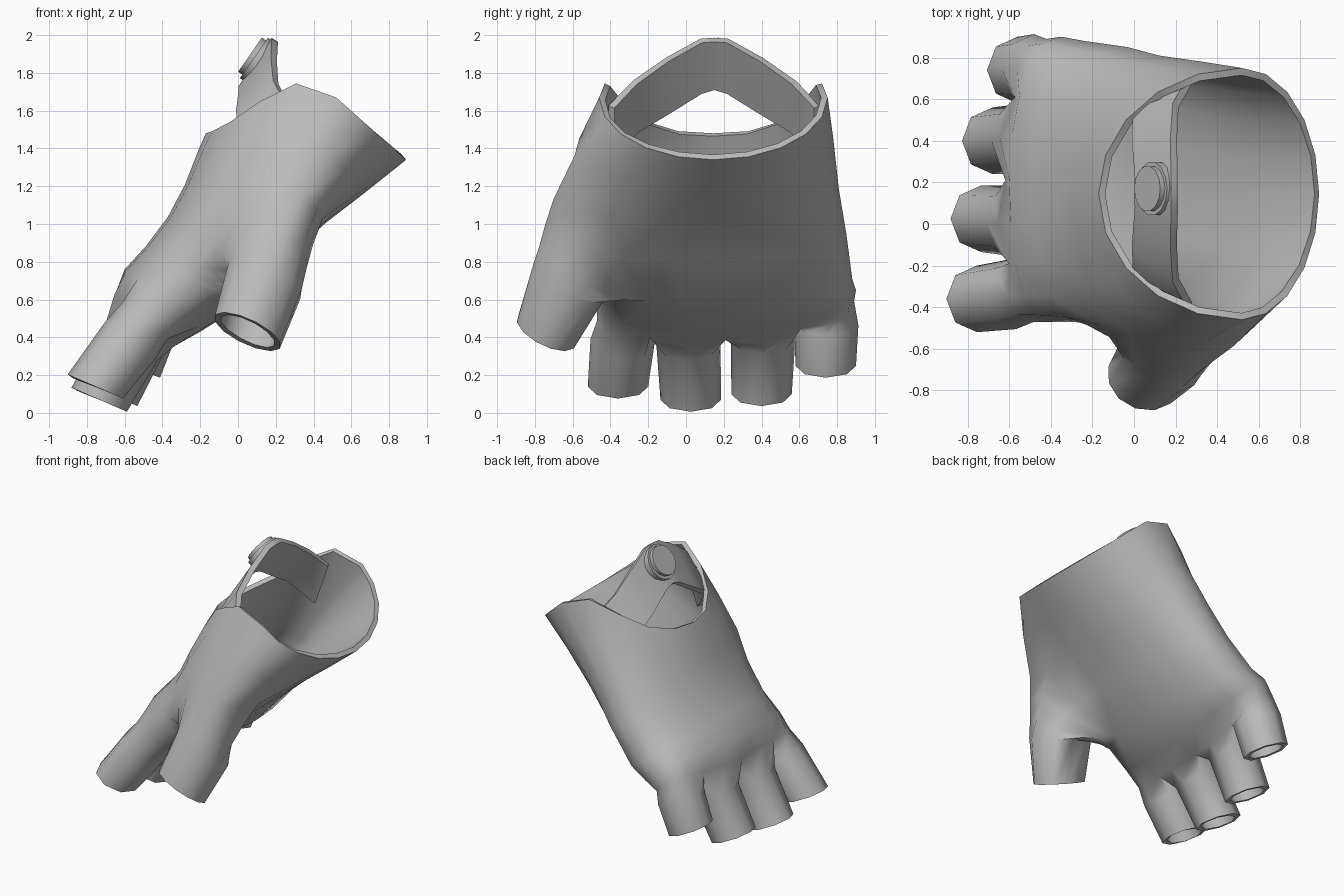
import bpy, bmesh, math
from mathutils import Vector as V

if "Cube" in bpy.data.objects:
    bpy.data.objects.remove(bpy.data.objects["Cube"])

grey = bpy.data.materials.new("grey leather")
grey.diffuse_color = (0.5, 0.5, 0.5, 1)
grey.use_nodes = True
grey.node_tree.nodes["Principled BSDF"].inputs["Base Color"].default_value = grey.diffuse_color
N = 20


def finish(bm, name, thick=0, offset=-1, angle=50):
    me = bpy.data.meshes.new(name)
    bm.to_mesh(me)
    bm.free()
    me.materials.append(grey)
    ob = bpy.data.objects.new(name, me)
    bpy.context.collection.objects.link(ob)
    if thick:
        m = ob.modifiers.new("thickness", 'SOLIDIFY')
        m.thickness, m.offset = thick, offset
    bpy.ops.object.select_all(action='DESELECT')
    ob.select_set(True)
    bpy.context.view_layer.objects.active = ob
    if thick:
        bpy.ops.object.modifier_apply(modifier="thickness")
    bpy.ops.object.shade_smooth_by_angle(angle=math.radians(angle))
    return ob


# Hand rings: back (x,z), side (x,z), palm (x,z), y min, y max,
# squareness, notch bump, little-finger shear, thumb-side swelling
RINGS = [
    ((-.17, 1.48), (.52, 1.67), (.89, 1.34), -.46, .75, 1, .9, 0, 0),
    ((-.21, 1.39), (.33, 1.45), (.69, 1.18), -.53, .78, 1, .2, 0, .09),
    ((-.28, 1.21), (.12, 1.18), (.47, 1.01), -.56, .81, .9, 0, 0, .2),
    ((-.37, 1.04), (-.03, .94), (.23, .80), -.52, .85, .85, 0, 0, .2),
    ((-.49, .88), (-.24, .71), (.01, .56), -.48, .88, .75, 0, 0, 0),
    ((-.60, .76), (-.39, .58), (-.20, .43), -.47, .90, .7, 0, .15, 0),
    ((-.66, .63), (-.48, .49), (-.33, .35), -.47, .89, .65, 0, .22, 0),
]
SWELL = {19: .4, 18: 1, 17: 1, 16: .6, 15: .15}
bm = bmesh.new()


def hand_ring(back, side, palm, y0, y1, power, bump, shear, swell):
    out = []
    for i in range(N):
        a = math.radians(162 - 18 * i)
        s = math.sin(a)
        w = abs(s) ** power
        end = back if s > 0 else palm
        sw = swell * SWELL.get(i, 0)
        y = (y0 + y1) / 2 + (y1 - y0) / 2 * math.cos(a) - sw
        x = side[0] + (end[0] - side[0]) * w + .4 * sw
        z = side[1] + (end[1] - side[1]) * w
        if s > 0:
            z += bump * s * (1 - s) ** 2
        lift = shear * max(0, y - .35)
        out.append(bm.verts.new((x + .5 * lift, y, z + .85 * lift)))
    return out


rings = [hand_ring(*r) for r in RINGS]
THUMB_SEGS = (16, 17, 18, 19)
for k in range(len(rings) - 1):
    for i in range(N):
        if k in (2, 3) and i in THUMB_SEGS:
            continue                      # opening for the thumb
        j = (i + 1) % N
        bm.faces.new((rings[k][i], rings[k][j], rings[k + 1][j], rings[k + 1][i]))
for i in (17, 18, 19):                    # unused points inside the thumb opening
    bm.verts.remove(rings[3][i])


def tube(loop, hint, stations, blend=()):
    """Carry an open edge loop through round stations (centre, axis, radius u, radius v),
    with blended rings between the loop and the first station."""
    n = len(loop)
    mid = sum((v.co for v in loop), V()) / n
    side_ref = loop[n // 4].co - mid
    rows = []
    for c, axis, ru, rv in stations:
        c, axis = V(c), V(axis).normalized()
        u = V(hint)
        u = (u - axis * u.dot(axis)).normalized()
        w = axis.cross(u)
        if w.dot(side_ref) < 0:
            w = -w
        rows.append([c + u * ru * math.cos(t) + w * rv * math.sin(t)
                     for t in (2 * math.pi * i / n for i in range(n))])
    first = rows[0]
    rows = [[v.co.lerp(p, f) for v, p in zip(loop, first)] for f in blend] + rows
    made = []
    for row in rows:
        new = [bm.verts.new(p) for p in row]
        for i in range(n):
            j = (i + 1) % n
            bm.faces.new((loop[i], loop[j], new[j], new[i]))
        loop = new
        made.append(new)
    return made


# Fingers branch from the last hand ring, with webs between them
last = rings[-1]
webs = [last[19]]
for d in (2, 4, 6):
    top, bot = last[d], last[18 - d]
    m = (top.co + bot.co) / 2
    top.co, bot.co = top.co.lerp(m, .25), bot.co.lerp(m, .25)
    webs.append(bm.verts.new(m + V((.04, 0, .06))))
webs.append(last[9])
TIPS = [(-.755, -.36, .14), (-.735, .025, .07), (-.68, .40, .10), (-.56, .74, .25)]
for k, tip in enumerate(TIPS):
    d = 2 * k
    p = 18 - d
    loop = [last[d + 1], last[d + 2], webs[k + 1], last[p - 2],
            last[p - 1], last[p], webs[k], last[d]]
    root = sum((v.co for v in loop), V()) / 8
    tip = V(tip)
    axis = V((-.4, 0, -.92))
    tube(loop, (-.9, 0, .4), [(root.lerp(tip, .33), tip - root, .165, .17),
                              (tip, axis, .16, .16)])

# Thumb
a, b, c = rings[2], rings[3], rings[4]
loop = [a[18], a[19], a[0], b[0], c[0], c[19], c[18], c[17], c[16], b[16], a[16], a[17]]
made = tube(loop, (.3, -1, .3), [((.14, -.62, .70), (-.35, -.4, -.8), .215, .215),
                                 ((.05, -.74, .43), (-.37, -.37, -.8), .17, .195)], (.35, .7))
bmesh.ops.smooth_vert(bm, verts=loop + made[0] + made[1], factor=.35,
                      use_axis_x=True, use_axis_y=True, use_axis_z=True)

bmesh.ops.recalc_face_normals(bm, faces=bm.faces)
bm.faces.ensure_lookup_table()
bm.normal_update()
if bm.faces[13].normal.x < 0:
    bmesh.ops.reverse_faces(bm, faces=bm.faces)
finish(bm, "glove_body", .035, angle=70)

# Wrist strap: distance from the middle, upper edge (x,z), lower edge (x,z)
HALF = [(0, (.195, 1.975), (.02, 1.72)), (.07, (.195, 1.97), (.02, 1.70)),
        (.25, (.19, 1.87), (.005, 1.59)), (.42, (.20, 1.75), (.01, 1.49)),
        (.545, (.27, 1.62), (.16, 1.31))]
bm = bmesh.new()
path = [(.15 - h[0], h[1], h[2]) for h in HALF[:0:-1]] + [(.15 + h[0], h[1], h[2]) for h in HALF]
prev = None
for y, up, low in path:
    pair = (bm.verts.new((up[0], y, up[1])), bm.verts.new((low[0], y, low[1])))
    if prev:
        bm.faces.new((prev[0], prev[1], pair[1], pair[0]))
    prev = pair
finish(bm, "wrist_strap", .04, 0)

# Two-step snap button
normal = V((-.82, 0, .57))
for name, r, depth, pos in (("button_base", .13, .05, (.105, .17, 1.865)),
                            ("button_cap", .11, .04, (.08, .17, 1.885))):
    bm = bmesh.new()
    bmesh.ops.create_cone(bm, cap_ends=True, segments=14, radius1=r, radius2=r, depth=depth)
    bm.transform(normal.to_track_quat('Z', 'Y').to_matrix().to_4x4())
    bmesh.ops.translate(bm, vec=pos, verts=bm.verts)
    finish(bm, name, angle=40)
